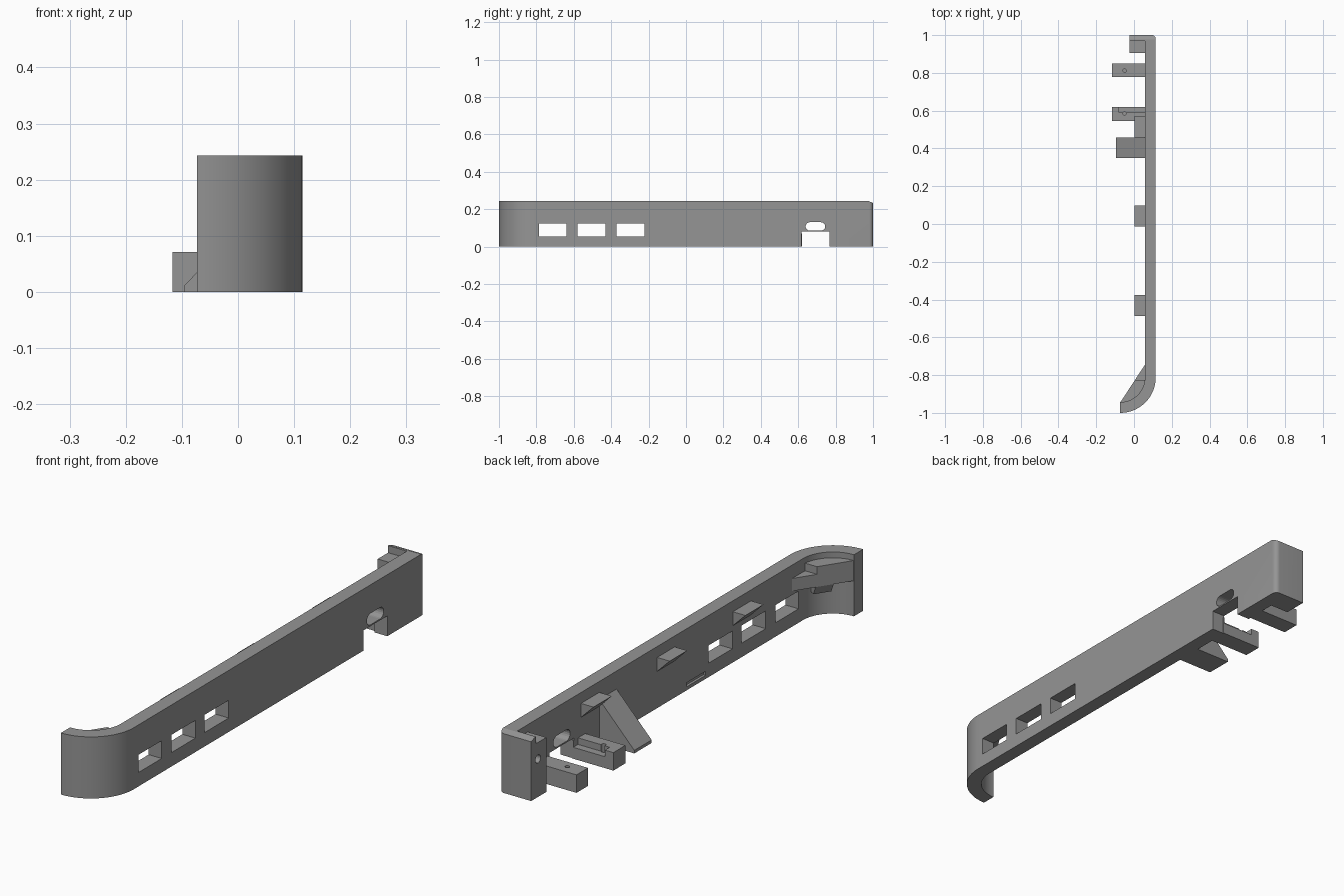
import bpy, bmesh, math
from mathutils import Vector

if "Cube" in bpy.data.objects:
    bpy.data.objects.remove(bpy.data.objects["Cube"])

H = 0.243          # wall height
XI, XO = 0.058, 0.115   # inner and outer wall faces

grey = bpy.data.materials.new("grey plastic")
grey.diffuse_color = (0.3, 0.3, 0.3, 1)
grey.use_nodes = True
grey.node_tree.nodes["Principled BSDF"].inputs["Base Color"].default_value = grey.diffuse_color


def make(name, bm):
    bmesh.ops.recalc_face_normals(bm, faces=bm.faces[:])
    me = bpy.data.meshes.new(name)
    bm.to_mesh(me)
    bm.free()
    me.materials.append(grey)
    ob = bpy.data.objects.new(name, me)
    bpy.context.collection.objects.link(ob)
    return ob


def extrude(name, pts, vec):
    """Closed outline of 3D points swept along a vector."""
    bm = bmesh.new()
    f = bm.faces.new([bm.verts.new(p) for p in pts])
    r = bmesh.ops.extrude_face_region(bm, geom=[f])
    bmesh.ops.translate(bm, vec=Vector(vec),
                        verts=[v for v in r["geom"] if isinstance(v, bmesh.types.BMVert)])
    return make(name, bm)


def plan(name, pts, z0, z1):
    return extrude(name, [(x, y, z0) for x, y in pts], (0, 0, z1 - z0))


def section(name, pts, y0, y1):
    return extrude(name, [(x, y0, z) for x, z in pts], (0, y1 - y0, 0))


def box(name, x0, x1, y0, y1, z0, z1):
    return plan(name, [(x0, y0), (x1, y0), (x1, y1), (x0, y1)], z0, z1)


def arc(cx, cy, r, a0, a1, n):
    return [(cx + r * math.cos(math.radians(a0 + (a1 - a0) * i / n)),
             cy + r * math.sin(math.radians(a0 + (a1 - a0) * i / n))) for i in range(n + 1)]


def cut(ob, *cutters):
    for c in cutters:
        c.hide_render = True
        c.hide_set(True)
        m = ob.modifiers.new("cut", 'BOOLEAN')
        m.operation, m.solver, m.object = 'DIFFERENCE', 'EXACT', c


def smooth(ob):
    bpy.ops.object.select_all(action='DESELECT')
    bpy.context.view_layer.objects.active = ob
    ob.select_set(True)
    bpy.ops.object.shade_smooth_by_angle(angle=math.radians(30))


# Long wall with the rounded front corner and the hooked back end
CX, CY, RO, RI = -0.073, -0.812, 0.188, 0.131
outline = (arc(CX, CY, RO, -90, 0, 28) + arc(XO - 0.02, 0.98, 0.02, 0, 90, 6)
           + [(-0.024, 1.0), (-0.024, 0.905), (XI, 0.905)]
           + arc(CX, CY, RI, 0, -90, 24))
wall = plan("side_wall", outline, 0, H)
smooth(wall)

# Window, port notch, port slot, end step and screw hole cutters
for i, (y0, y1) in enumerate([(-0.785, -0.64), (-0.58, -0.43), (-0.372, -0.222)]):
    cut(wall, box(f"window_cutter_{i}", 0.03, 0.15, y0, y1, 0.055, 0.125))
cut(wall, box("notch_cutter", 0.03, 0.15, 0.617, 0.767, -0.05, 0.08))
slot = arc(0.722, 0.108, 0.0225, -90, 90, 10) + arc(0.662, 0.108, 0.0225, 90, 270, 10)
cut(wall, extrude("slot_cutter", [(0.03, y, z) for y, z in slot], (0.12, 0, 0)))
cut(wall, box("end_step_cutter", -0.1, XI, 0.88, 0.97, 0.215, 0.3))
hole = arc(0.957, 0.15, 0.016, 0, 345, 23)
cut(wall, extrude("screw_hole_cutter", [(-0.06, y, z) for y, z in hole], (0.11, 0, 0)))
cut(wall, box("inner_slit_cutter", 0.03, 0.068, -0.205, -0.085, 0.014, 0.03))
cut(wall, extrude("end_chamfer_cutter", [(-0.3, 0.975, H + 0.0005), (-0.3, 1.01, H - 0.013),
                                         (-0.3, 1.01, H + 0.02)], (0.6, 0, 0)))

# Board support posts with pilot holes
for name, y0, y1, hy in [("rear_post", 0.778, 0.85, 0.812), ("front_post", 0.545, 0.62, 0.585)]:
    post = box(name, -0.117, XI + 0.005, y0, y1, 0, 0.071)
    if name == "front_post":
        cut(post, box("post_recess_cutter", -0.08, XI, 0.59, 0.65, 0.045, 0.1))
    cut(post, plan(name + "_hole_cutter", arc(-0.05, hy, 0.009, 0, 330, 11), 0.02, 0.1))

# Sloped brace beside the front post
section("sloped_brace", [(XI + 0.005, 0), (-0.095, 0), (-0.095, 0.012), (XI, 0.172),
                         (XI + 0.005, 0.172)], 0.35, 0.458)

# Wedge clips along the inner face
for i, (y0, y1) in enumerate([(0.458, 0.572), (-0.012, 0.097), (-0.488, -0.375)]):
    section(f"wedge_clip_{i}", [(XI + 0.004, 0.2), (0.003, 0.2), (XI, 0.145),
                                (XI + 0.004, 0.145)], y0, y1)

# Corner shelf: raised main part and lower tip
inner = arc(CX, CY, RI + 0.006, -90, 0, 16)
k = 0.2 / 0.131
ledge_x = CX + (-0.825 + 0.945) / k
plan("corner_shelf", [p for p in inner if p[1] < -0.826] + [(XI + 0.005, -0.825), (ledge_x, -0.825),
     (CX, -0.945)], 0.14, 0.22)
plan("corner_shelf_tip", [(ledge_x, -0.825), (XI + 0.005, -0.825), (XI + 0.005, -0.745),
     (XI, -0.745)], 0.14, 0.19)

# Small tapered lug under the shelf
bm = bmesh.new()
for p in [(0.008, -0.822, 0.142), (-0.03, -0.88, 0.142), (0.05, -0.85, 0.142), (0.01, -0.91, 0.142),
          (0.03, -0.837, 0.1), (-0.008, -0.895, 0.1), (0.05, -0.85, 0.1), (0.01, -0.91, 0.1)]:
    bm.verts.new(p)
bmesh.ops.convex_hull(bm, input=bm.verts[:])
make("shelf_lug", bm)
